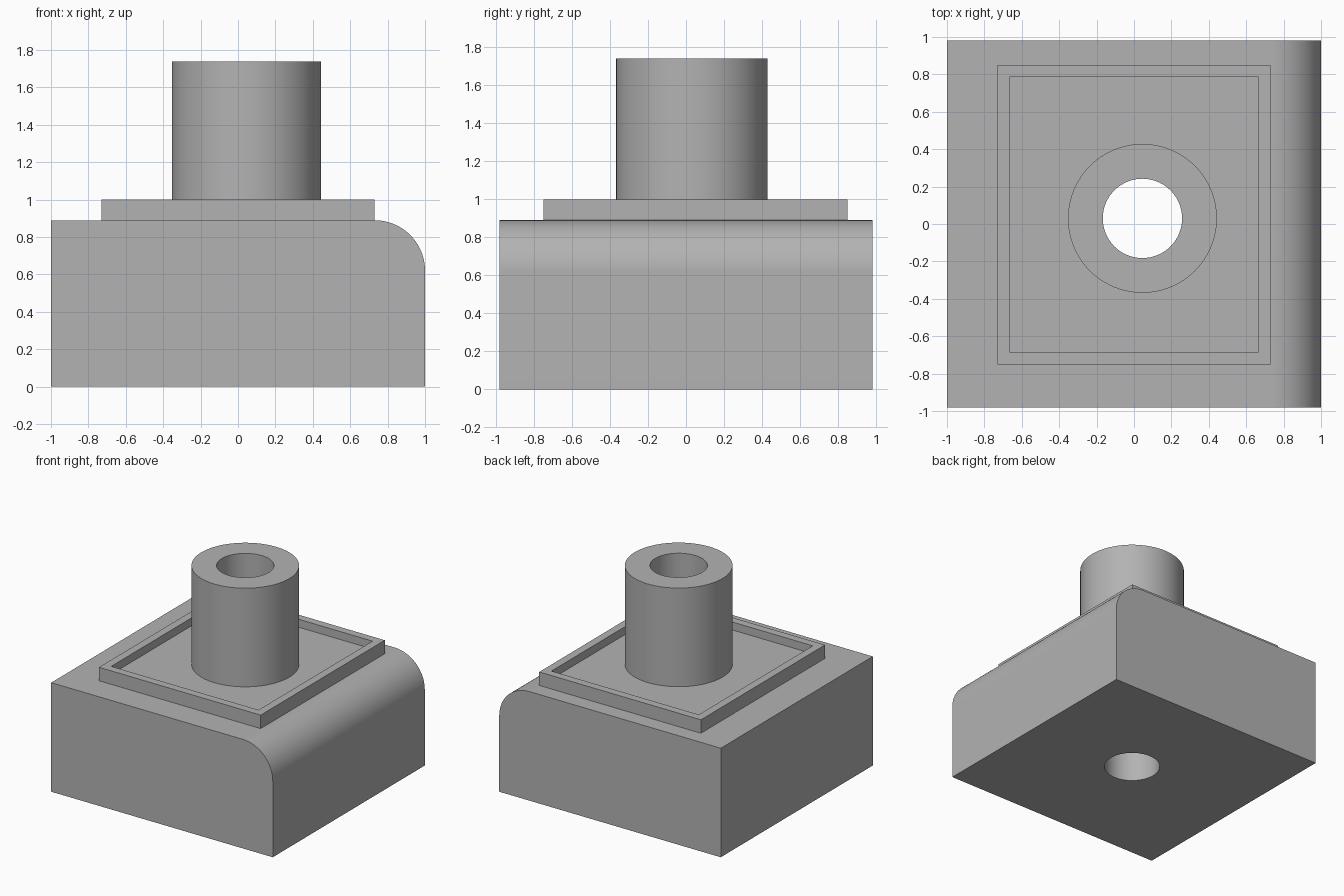
import bpy
import bmesh
from math import pi, sin, cos, radians
from mathutils import Matrix, Vector

cube = bpy.data.objects.get("Cube")
if cube:
    bpy.data.objects.remove(cube, do_unlink=True)

# Heights of each level and the shared axis of the tube and bore
BASE_TOP, FLOOR, RIM_TOP, TUBE_TOP = 0.89, 0.935, 1.0, 1.74
AXIS = (0.045, 0.03)
TUBE_R, BORE_R = 0.398, 0.212

grey = bpy.data.materials.new("plain grey")
grey.use_nodes = True
colour = (0.45, 0.45, 0.45, 1)
grey.diffuse_color = colour
grey.node_tree.nodes["Principled BSDF"].inputs["Base Color"].default_value = colour


def finish(bm, name):
    bmesh.ops.recalc_face_normals(bm, faces=bm.faces)
    mesh = bpy.data.meshes.new(name)
    bm.to_mesh(mesh)
    bm.free()
    mesh.materials.append(grey)
    obj = bpy.data.objects.new(name, mesh)
    bpy.context.collection.objects.link(obj)
    return obj


def cylinder(name, radius, z0, z1):
    bm = bmesh.new()
    bmesh.ops.create_cone(bm, cap_ends=True, segments=96, radius1=radius,
                          radius2=radius, depth=z1 - z0,
                          matrix=Matrix.Translation((*AXIS, (z0 + z1) / 2)))
    return finish(bm, name)


def box(name, x0, x1, y0, y1, z0, z1):
    bm = bmesh.new()
    bmesh.ops.create_cube(bm, size=1)
    for v in bm.verts:
        v.co = ((x0 + x1) / 2 + v.co.x * (x1 - x0),
                (y0 + y1) / 2 + v.co.y * (y1 - y0),
                (z0 + z1) / 2 + v.co.z * (z1 - z0))
    return finish(bm, name)


def cut(obj, cutter):
    mod = obj.modifiers.new("cut", "BOOLEAN")
    mod.operation = "DIFFERENCE"
    mod.solver = "EXACT"
    mod.object = cutter
    bpy.context.view_layer.objects.active = obj
    bpy.ops.object.modifier_apply(modifier=mod.name)


# Base block: side profile with one rounded shoulder, extruded front to back
R, DEPTH, STEPS = 0.27, 0.98, 24
profile = [(-1, BASE_TOP), (-1, 0), (1, 0)]
for i in range(STEPS + 1):
    a = pi / 2 * i / STEPS
    profile.append((1 - R + R * cos(a), BASE_TOP - R + R * sin(a)))
bm = bmesh.new()
face = bm.faces.new([bm.verts.new((x, -DEPTH, z)) for x, z in profile])
ext = bmesh.ops.extrude_face_region(bm, geom=[face])
bmesh.ops.translate(bm, vec=Vector((0, 2 * DEPTH, 0)),
                    verts=[g for g in ext["geom"] if isinstance(g, bmesh.types.BMVert)])
base = finish(bm, "base_block")

# Raised tray with a shallow square recess
tray = box("raised_tray", -0.73, 0.73, -0.75, 0.85, BASE_TOP, RIM_TOP)
recess = box("recess_cutter", -0.665, 0.665, -0.685, 0.785, FLOOR, RIM_TOP + 0.2)
cut(tray, recess)

# Upright tube, and the bore running through every part
tube = cylinder("upright_tube", TUBE_R, FLOOR, TUBE_TOP)
bore = cylinder("bore_cutter", BORE_R, -0.2, TUBE_TOP + 0.2)
for part in (base, tray, tube):
    cut(part, bore)

for helper in (recess, bore):
    bpy.data.objects.remove(helper, do_unlink=True)

# Smooth curves, crisp edges
for part in (base, tray, tube):
    bpy.ops.object.select_all(action="DESELECT")
    part.select_set(True)
    bpy.context.view_layer.objects.active = part
    bpy.ops.object.shade_smooth_by_angle(angle=radians(30))
